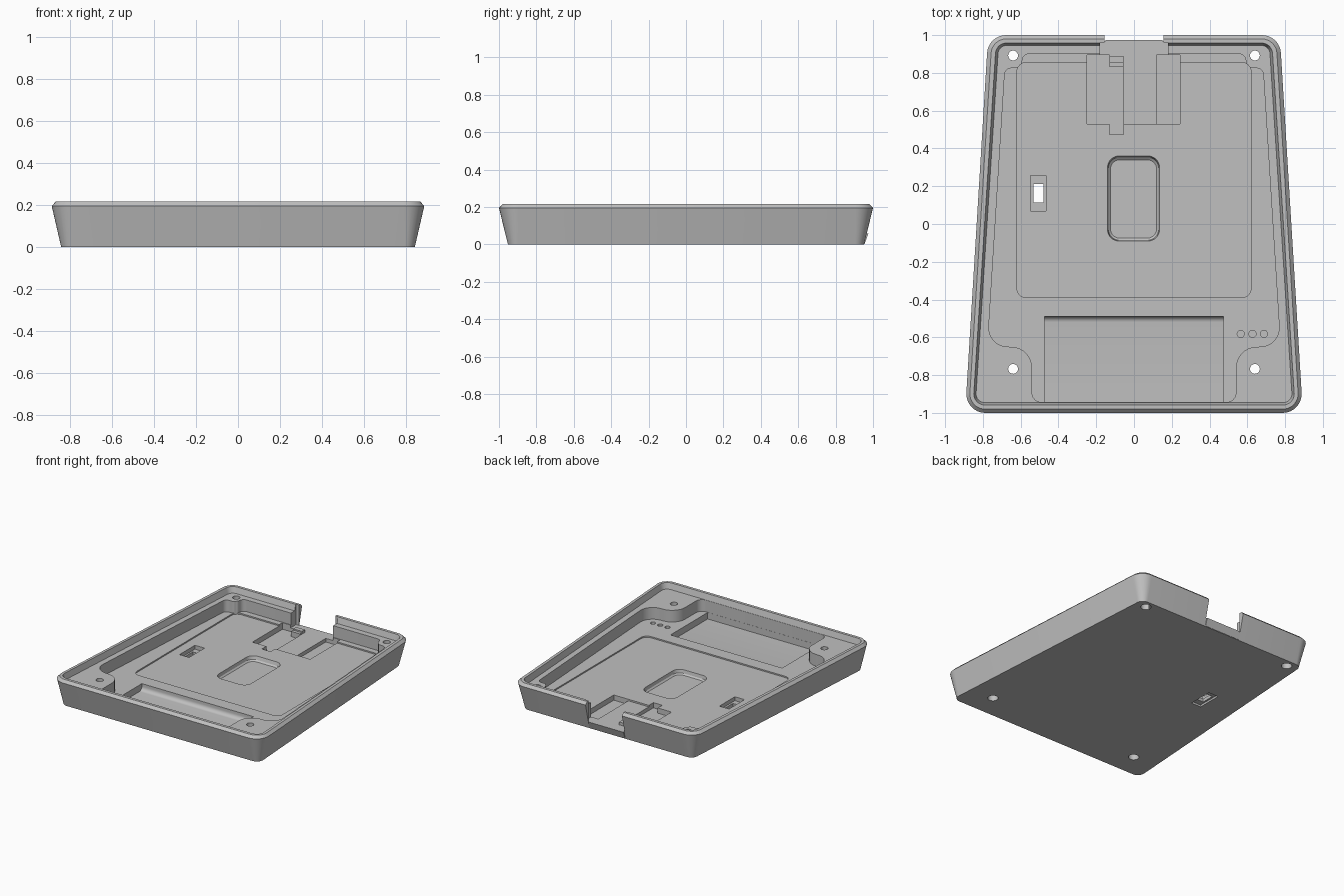
import bpy, bmesh, math
from mathutils import Vector

if "Cube" in bpy.data.objects:
    bpy.data.objects.remove(bpy.data.objects["Cube"])

grey = bpy.data.materials.new("case grey")
grey.diffuse_color = (0.53, 0.53, 0.53, 1)
grey.use_nodes = True
grey.node_tree.nodes["Principled BSDF"].inputs["Base Color"].default_value = grey.diffuse_color


def rounded(corners, seg=8):
    """Round each corner (x, y, radius) of a closed polygon."""
    out, n = [], len(corners)
    for i, (x, y, r) in enumerate(corners):
        p = Vector((x, y))
        if r <= 0:
            out.append(p)
            continue
        a = (Vector(corners[i - 1][:2]) - p).normalized()
        b = (Vector(corners[(i + 1) % n][:2]) - p).normalized()
        half = a.angle(b) / 2
        c = p + (a + b).normalized() * (r / math.sin(half))
        s = p + a * (r / math.tan(half)) - c
        e = p + b * (r / math.tan(half)) - c
        sweep = s.angle_signed(e)
        for k in range(seg + 1):
            t = -sweep * k / seg
            out.append(c + Vector((s.x * math.cos(t) - s.y * math.sin(t),
                                   s.x * math.sin(t) + s.y * math.cos(t))))
    return out


def loft(name, sections):
    """Closed solid through (z, outline) sections with equal point counts."""
    bm = bmesh.new()
    rings = [[bm.verts.new((p[0], p[1], z)) for p in pts] for z, pts in sections]
    for lo, hi in zip(rings, rings[1:]):
        for i in range(len(lo)):
            j = (i + 1) % len(lo)
            bm.faces.new((lo[i], lo[j], hi[j], hi[i]))
    bm.faces.new(rings[0][::-1])
    bm.faces.new(rings[-1])
    bmesh.ops.recalc_face_normals(bm, faces=bm.faces[:])
    me = bpy.data.meshes.new(name)
    bm.to_mesh(me)
    bm.free()
    ob = bpy.data.objects.new(name, me)
    bpy.context.collection.objects.link(ob)
    me.materials.append(grey)
    return ob


def rect(x0, x1, y0, y1, r=0.0):
    return rounded([(x0, y0, r), (x1, y0, r), (x1, y1, r), (x0, y1, r)])


def circle(x, y, r, n=24):
    return [(x + r * math.cos(2 * math.pi * i / n),
             y + r * math.sin(2 * math.pi * i / n)) for i in range(n)]


def case_outline(d):
    """Tapered case outline moved inward by d."""
    f, b, r = 0.894 - d, 0.772 - d, max(0.1 - d, 0.035)
    y = 1 - d
    return rounded([(-f, -y, r), (f, -y, r), (b, y, r), (-b, y, r)])


def combine(tool, operation='DIFFERENCE'):
    mod = case.modifiers.new("join", 'BOOLEAN')
    mod.operation, mod.solver, mod.object = operation, 'EXACT', tool
    bpy.context.view_layer.objects.active = case
    bpy.ops.object.modifier_apply(modifier=mod.name)
    bpy.data.objects.remove(tool, do_unlink=True)


def cut(pts, z0, z1=0.4):
    combine(loft("cutter", [(z0, pts), (z1, pts)]))


# Outer shell with sloping walls and a chamfered rim
case = loft("tray_case", [(0, case_outline(0.048)), (0.195, case_outline(0)),
                          (0.215, case_outline(0.02))])

# Sill under the port notch
combine(loft("port_sill", [(0.002, rect(-0.15, 0.15, 0.9, 0.955)),
                           (0.1, rect(-0.15, 0.15, 0.9, 0.99))]), 'UNION')

# Stepped lip inside the rim
combine(loft("lip_cutter", [(0.17, case_outline(0.055)), (0.215, case_outline(0.042)),
                            (0.3, case_outline(0.042))]))

# Main cavity leaving four corner bosses
right = [(0.54, -0.943, 0.05), (0.54, -0.655, 0.11), (0.775, -0.645, 0.1),
         (0.683, 0.825, 0.035), (0.6, 0.825, 0.04), (0.585, 0.9, 0.035)]
left = [(-x, y, r) for x, y, r in reversed(right)]
cut(rounded(right + left), 0.08)

# Shallow board bed and rounded centre pocket
cut(rect(-0.62, 0.62, -0.39, 0.855, 0.05), 0.07)
combine(loft("centre_cutter", [(0.035, rect(-0.125, 0.12, -0.075, 0.34, 0.05)),
                               (0.045, rect(-0.135, 0.13, -0.085, 0.352, 0.055)),
                               (0.07, rect(-0.14, 0.135, -0.09, 0.36, 0.06)),
                               (0.1, rect(-0.14, 0.135, -0.09, 0.36, 0.06))]))

# Front bay with a filleted rear edge
bay = [(0.03 + 0.03 * (1 - math.cos(a)), -0.52 + 0.03 * math.sin(a))
       for a in [math.pi / 2 * k / 6 for k in range(7)]]
combine(loft("bay_cutter", [(z, rect(-0.475, 0.475, -0.942, y))
                            for z, y in bay + [(0.16, -0.49)]]))

# Port notch through the back wall and its channel
cut([(-0.055, 0.53), (0.12, 0.53), (0.12, 0.89), (0.18, 0.89), (0.18, 0.962),
     (0.155, 0.962), (0.155, 1.1), (-0.155, 1.1), (-0.155, 0.962),
     (-0.18, 0.962), (-0.18, 0.89), (-0.055, 0.89)], 0.058)

# Deeper pockets on both sides of the channel
cut([(-0.248, 0.53), (-0.13, 0.53), (-0.13, 0.475), (-0.055, 0.475),
     (-0.055, 0.83), (-0.13, 0.83), (-0.13, 0.895), (-0.248, 0.895)], 0.03, 0.15)
cut(rect(0.12, 0.243, 0.53, 0.895), 0.03, 0.15)

# Switch slot, recessed from both faces
cut(rect(-0.547, -0.465, 0.07, 0.258), 0.04, 0.15)
cut(rect(-0.533, -0.48, 0.115, 0.213), -0.05, 0.15)
cut(rect(-0.547, -0.465, 0.07, 0.258), -0.05, 0.015)

# Corner screw holes with counterbores underneath
for x in (-0.64, 0.64):
    for y in (-0.767, 0.892):
        cut(circle(x, y, 0.026), -0.05)
        cut(circle(x, y, 0.037), -0.05, 0.07)

# Three small indicator pits
for x in (0.565, 0.627, 0.688):
    cut(circle(x, -0.582, 0.019, 16), 0.05, 0.12)

bpy.ops.object.select_all(action='DESELECT')
case.select_set(True)
bpy.context.view_layer.objects.active = case
bpy.ops.object.shade_smooth_by_angle(angle=math.radians(25))
